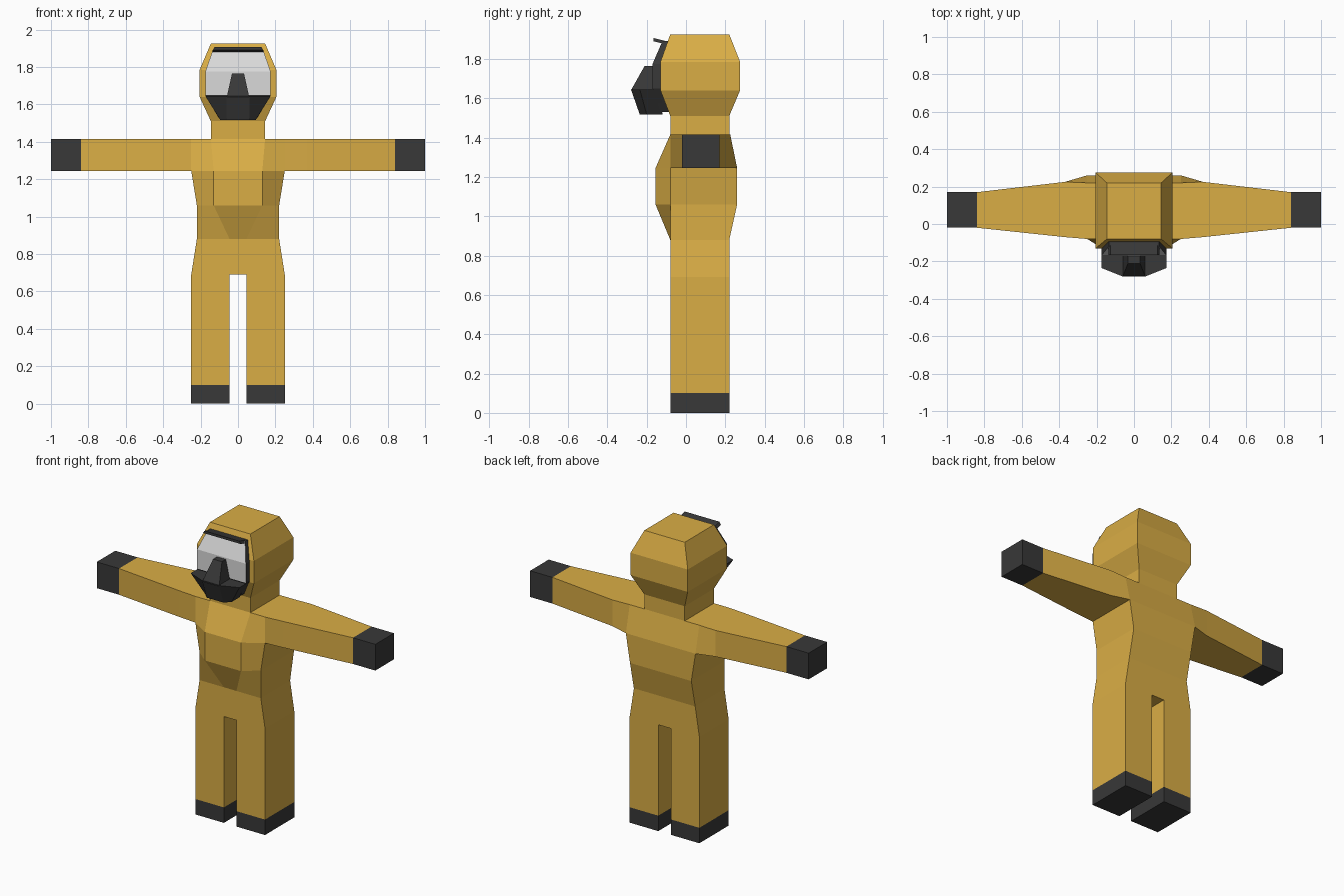
import bpy, bmesh

cube = bpy.data.objects.get("Cube")
if cube:
    bpy.data.objects.remove(cube, do_unlink=True)


def material(name, color):
    m = bpy.data.materials.new(name)
    m.use_nodes = True
    m.diffuse_color = (*color, 1)
    m.node_tree.nodes["Principled BSDF"].inputs["Base Color"].default_value = (*color, 1)
    return m


YELLOW = material("suit_yellow", (0.70, 0.42, 0.06))
DARK = material("rubber_dark", (0.04, 0.04, 0.04))
GLASS = material("visor_grey", (0.70, 0.70, 0.70))


def loft(name, rings, mats, rule=None, mirror=False):
    """Skin a list of point rings, cap both ends, colour faces by a rule."""
    bm = bmesh.new()
    loops = [[bm.verts.new(p) for p in ring] for ring in rings]
    for a, b in zip(loops, loops[1:]):
        for i in range(len(a)):
            j = (i + 1) % len(a)
            bm.faces.new((a[i], a[j], b[j], b[i]))
    bm.faces.new(loops[0])
    bm.faces.new(loops[-1])
    bmesh.ops.recalc_face_normals(bm, faces=bm.faces)
    bm.normal_update()
    if rule:
        for f in bm.faces:
            f.material_index = int(rule(f.calc_center_median(), f.normal))
    mesh = bpy.data.meshes.new(name)
    bm.to_mesh(mesh)
    bm.free()
    for m in mats:
        mesh.materials.append(m)
    ob = bpy.data.objects.new(name, mesh)
    bpy.context.collection.objects.link(ob)
    if mirror:
        ob.modifiers.new("Mirror", 'MIRROR').use_mirror_merge = False
    return ob


def box_ring(z, x0, x1, y0, y1):
    return [(x0, y0, z), (x1, y0, z), (x1, y1, z), (x0, y1, z)]


def bulge_ring(z, w, c, side, front, back):
    """Six-sided ring with a narrower front panel."""
    return [(-w, side, z), (-c, front, z), (c, front, z),
            (w, side, z), (w, back, z), (-w, back, z)]


def arm_ring(x, front, back_low, back_top):
    return [(x, front, 1.245), (x, back_low, 1.245),
            (x, back_top, 1.415), (x, front, 1.415)]


# Torso with raised chest panel and back
loft("torso", [
    bulge_ring(0.69, 0.25, 0.045, -0.08, -0.08, 0.22),
    bulge_ring(0.88, 0.22, 0.045, -0.08, -0.08, 0.22),
    bulge_ring(1.06, 0.22, 0.13, -0.08, -0.155, 0.26),
    bulge_ring(1.245, 0.25, 0.13, -0.08, -0.155, 0.26),
    bulge_ring(1.415, 0.25, 0.145, -0.08, -0.08, 0.22),
], [YELLOW])

# Legs with dark boots
loft("legs", [box_ring(z, 0.045, 0.25, -0.08, 0.22) for z in (0, 0.10, 0.69)],
     [YELLOW, DARK], lambda c, n: c.z < 0.10, mirror=True)

# Arms with dark gloves
loft("arms", [
    arm_ring(0.25, -0.08, 0.26, 0.22),
    arm_ring(0.37, -0.07, 0.225, 0.225),
    arm_ring(0.84, -0.02, 0.17, 0.17),
    arm_ring(1.0, -0.02, 0.17, 0.17),
], [YELLOW, DARK], lambda c, n: c.x > 0.85, mirror=True)

# Neck and faceted hood
loft("hood", [
    box_ring(1.415, -0.145, 0.145, -0.08, 0.22),
    box_ring(1.51, -0.145, 0.145, -0.08, 0.22),
    box_ring(1.64, -0.205, 0.205, -0.13, 0.275),
    box_ring(1.785, -0.205, 0.205, -0.13, 0.275),
    box_ring(1.925, -0.145, 0.145, -0.08, 0.22),
], [YELLOW])

# Mask body: grey glass on the upper front, dark frame elsewhere
loft("mask_visor", [
    box_ring(1.53, -0.105, 0.105, -0.13, -0.08),
    box_ring(1.65, -0.175, 0.175, -0.17, -0.12),
    box_ring(1.775, -0.175, 0.175, -0.17, -0.12),
    box_ring(1.89, -0.135, 0.135, -0.12, -0.08),
], [DARK, GLASS], lambda c, n: n.y < -0.5 and c.z > 1.65)

# Brim above the glass
loft("mask_brim", [
    [(-w, -0.165, z + 0.01), (w, -0.165, z + 0.01), (w, -0.085, z - 0.01), (-w, -0.085, z - 0.01)]
    for w, z in ((0.135, 1.88), (0.125, 1.896))
], [DARK])

# Breathing muzzle and nose ridge
loft("mask_muzzle", [
    bulge_ring(1.517, 0.095, 0.06, -0.20, -0.235, -0.12),
    bulge_ring(1.645, 0.175, 0.062, -0.235, -0.28, -0.13),
], [DARK])
loft("mask_nose", [
    box_ring(1.64, -0.06, 0.06, -0.28, -0.14),
    box_ring(1.765, -0.032, 0.032, -0.21, -0.14),
], [DARK])
